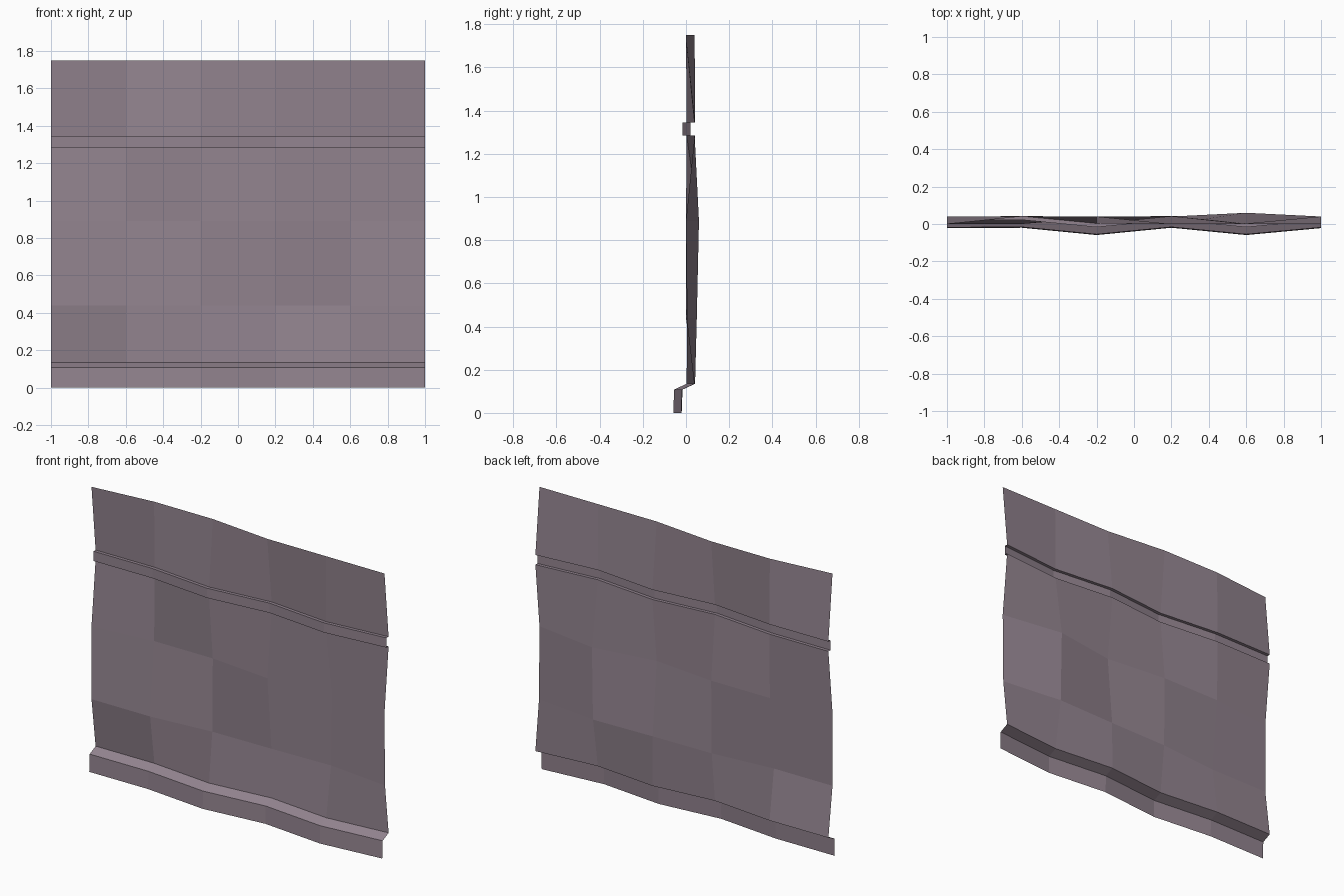
import bpy, bmesh

if "Cube" in bpy.data.objects:
    bpy.data.objects.remove(bpy.data.objects["Cube"])

stone = bpy.data.materials.new("mauve_grey")
stone.diffuse_color = (0.29, 0.23, 0.275, 1)
stone.use_nodes = True
stone.node_tree.nodes["Principled BSDF"].inputs["Base Color"].default_value = stone.diffuse_color

# Columns across the wall and the shared wave of the trim rows
XS = [-1 + 0.4 * i for i in range(6)]
WAVE = [0.04, 0.042, 0.003, 0.042, 0.003, 0.04]


def shifted(d):
    return [y + d for y in WAVE]


# Rows from bottom to top: height, depth at each column
ROWS = [
    (0.0, shifted(-0.062)),                        # skirting foot
    (0.108, shifted(-0.058)),                      # skirting top
    (0.135, WAVE),                                 # wall starts
    (0.44, [0.0, 0.0, 0.035, 0.04, 0.05, 0.005]),
    (0.89, [0.0, 0.04, 0.04, 0.0, 0.06, 0.0]),
    (1.285, WAVE),
    (1.285, shifted(-0.02)),                       # raised rail
    (1.345, shifted(-0.02)),
    (1.345, WAVE),
    (1.75, [0.0, 0.04, 0.04, 0.0, 0.0, 0.0]),      # top edge
]

# Wavy wall sheet lofted through the rows
bm = bmesh.new()
grid = [[bm.verts.new((x, y, z)) for x, y in zip(XS, ys)] for z, ys in ROWS]
for low, high in zip(grid, grid[1:]):
    for i in range(len(XS) - 1):
        bm.faces.new((low[i], low[i + 1], high[i + 1], high[i]))
mesh = bpy.data.meshes.new("wall_panel")
bm.to_mesh(mesh)
bm.free()
mesh.materials.append(stone)
wall = bpy.data.objects.new("wall_panel", mesh)
bpy.context.collection.objects.link(wall)
